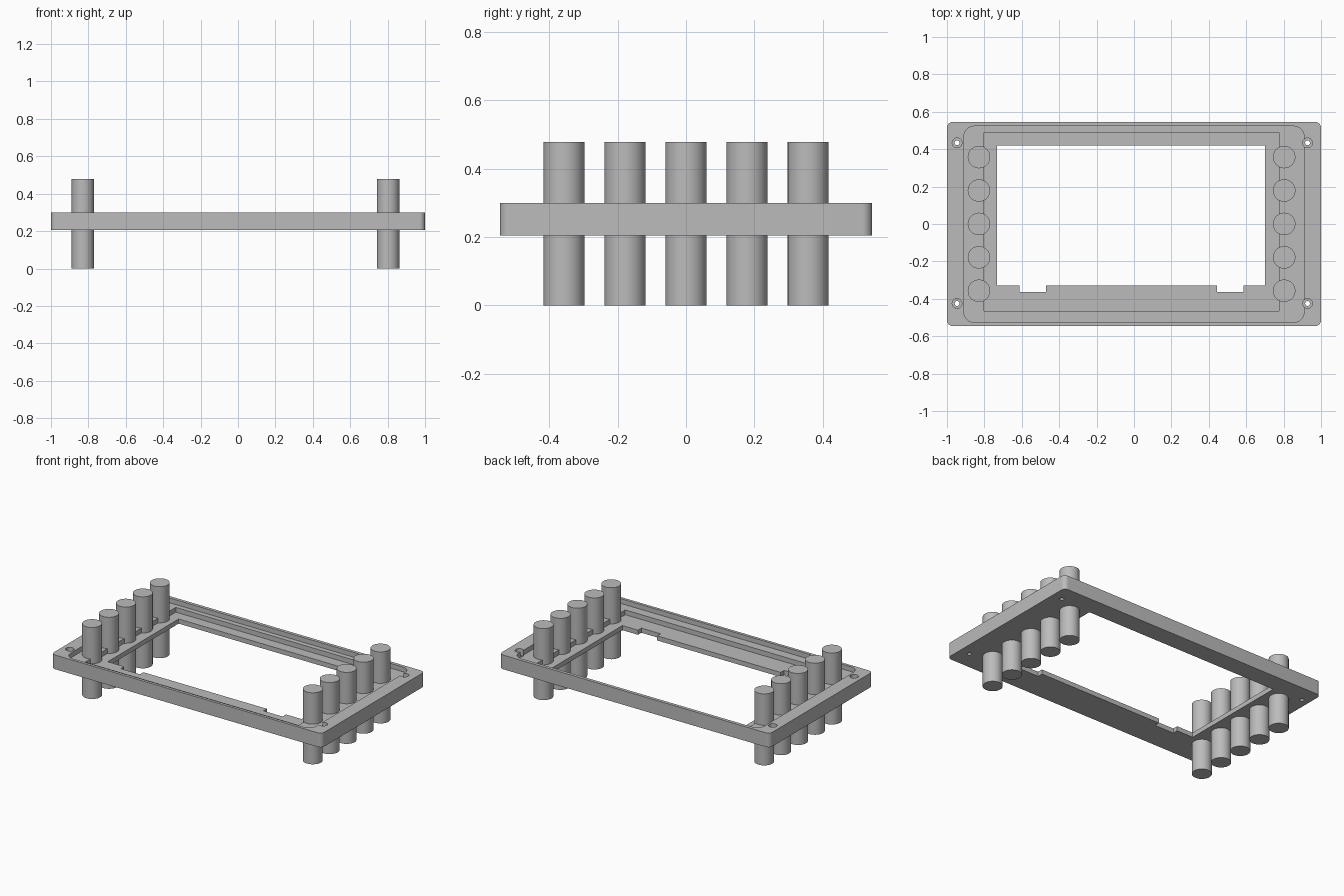
import bpy, bmesh, math

if "Cube" in bpy.data.objects:
    bpy.data.objects.remove(bpy.data.objects["Cube"])

grey = bpy.data.materials.new("plain_grey")
grey.diffuse_color = (0.5, 0.5, 0.5, 1)
grey.use_nodes = True
grey.node_tree.nodes["Principled BSDF"].inputs["Base Color"].default_value = grey.diffuse_color


def rounded_rect(x0, x1, y0, y1, r, n=8):
    """Counter-clockwise outline; plain rectangle when r is 0."""
    if r == 0:
        return [(x0, y0), (x1, y0), (x1, y1), (x0, y1)]
    pts = []
    corners = [(x1 - r, y1 - r), (x0 + r, y1 - r), (x0 + r, y0 + r), (x1 - r, y0 + r)]
    for q, (cx, cy) in enumerate(corners):
        for i in range(n + 1):
            a = (q + i / n) * math.pi / 2
            pts.append((cx + r * math.cos(a), cy + r * math.sin(a)))
    return pts


def circle(cx, cy, r, n=48):
    return [(cx + r * math.cos(2 * math.pi * i / n),
             cy + r * math.sin(2 * math.pi * i / n)) for i in range(n)]


def prism(name, outline, z0, z1):
    """Extrude an outline from z0 to z1."""
    bm = bmesh.new()
    face = bm.faces.new([bm.verts.new((x, y, z0)) for x, y in outline])
    ext = bmesh.ops.extrude_face_region(bm, geom=[face])["geom"]
    bmesh.ops.translate(bm, vec=(0, 0, z1 - z0),
                        verts=[v for v in ext if isinstance(v, bmesh.types.BMVert)])
    bmesh.ops.recalc_face_normals(bm, faces=bm.faces)
    me = bpy.data.meshes.new(name)
    bm.to_mesh(me)
    bm.free()
    ob = bpy.data.objects.new(name, me)
    bpy.context.collection.objects.link(ob)
    me.materials.append(grey)
    return ob


def activate(ob):
    bpy.ops.object.select_all(action='DESELECT')
    ob.select_set(True)
    bpy.context.view_layer.objects.active = ob


def cut(target, outline, z0, z1=0.4):
    cutter = prism("cutter", outline, z0, z1)
    cutter.hide_render = True
    mod = target.modifiers.new("cut", 'BOOLEAN')
    mod.operation, mod.solver, mod.object = 'DIFFERENCE', 'EXACT', cutter
    activate(target)
    bpy.ops.object.modifier_apply(modifier=mod.name)
    bpy.data.objects.remove(cutter)


# frame plate with two stepped recesses
frame = prism("frame", rounded_rect(-1, 1, -0.545, 0.545, 0.03), 0.205, 0.30)
cut(frame, rounded_rect(-0.909, 0.909, -0.526, 0.523, 0.055), 0.268)
cut(frame, rounded_rect(-0.803, 0.775, -0.465, 0.49, 0), 0.236)

# window opening with two notches in its front edge
y0, yn = -0.328, -0.364
cut(frame, [(-0.733, y0), (-0.612, y0), (-0.612, yn), (-0.47, yn), (-0.47, y0),
            (0.443, y0), (0.443, yn), (0.585, yn), (0.585, y0), (0.70, y0),
            (0.70, 0.42), (-0.733, 0.42)], 0.1)

# counterbored screw holes in the corners
for x in (-0.946, 0.928):
    for y in (-0.425, 0.434):
        cut(frame, circle(x, y, 0.026, 32), 0.255)
        cut(frame, circle(x, y, 0.013, 32), 0.1)
activate(frame)
bpy.ops.object.shade_smooth_by_angle(angle=math.radians(30))

# two rows of five posts through the side ledges
for side, x in (("left", -0.829), ("right", 0.803)):
    for i in range(5):
        post = prism(f"{side}_post_{i + 1}", circle(x, -0.357 + i * 0.1787, 0.06), 0, 0.478)
        activate(post)
        bpy.ops.object.shade_smooth_by_angle(angle=math.radians(30))
